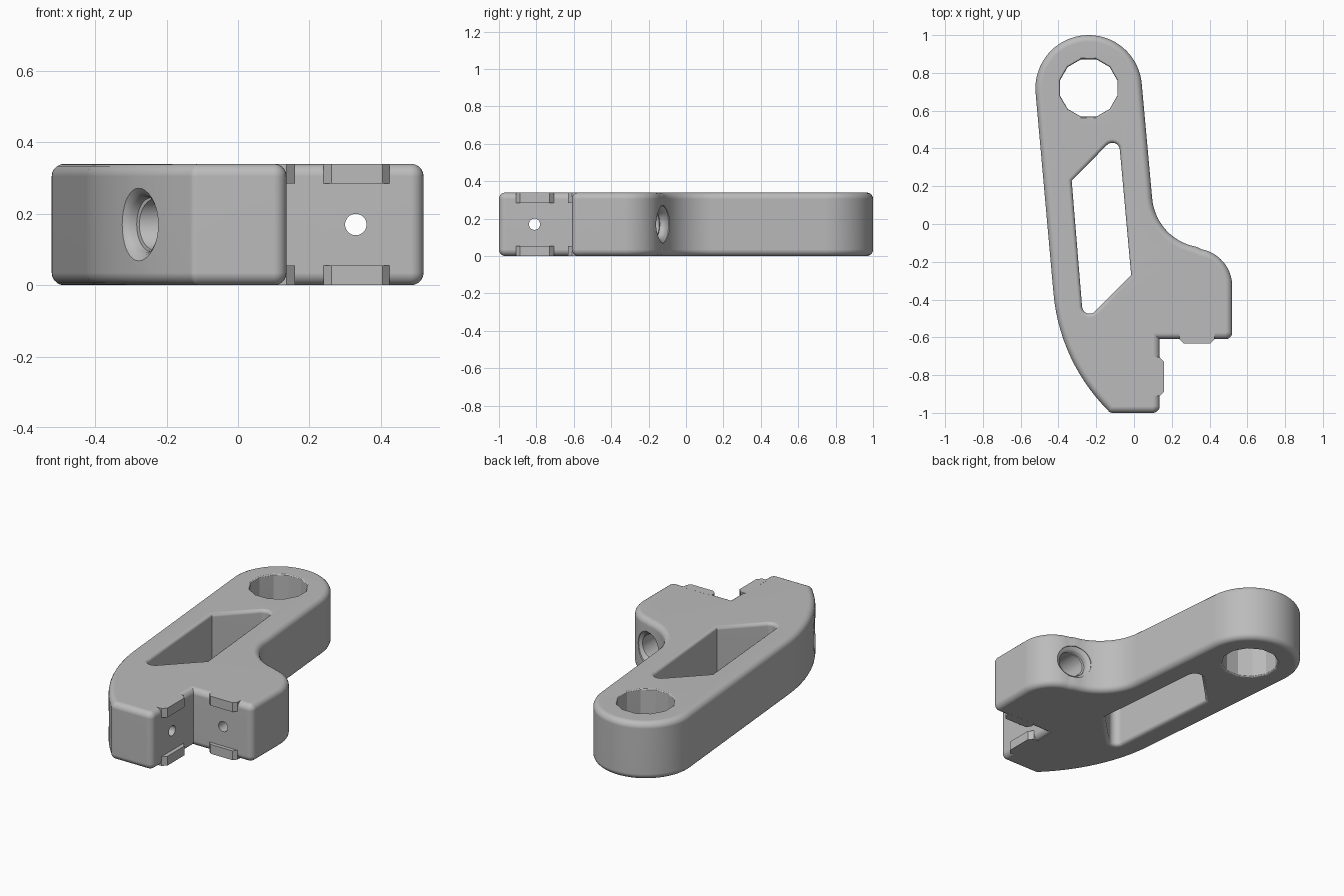
import bpy, bmesh, math
from mathutils import Vector

cube = bpy.data.objects.get("Cube")
if cube:
    bpy.data.objects.remove(cube)

HEIGHT = 0.34
MID = HEIGHT / 2

grey = bpy.data.materials.new("plain grey")
grey.use_nodes = True
COLOUR = (0.5, 0.5, 0.5, 1)
grey.diffuse_color = COLOUR
grey.node_tree.nodes["Principled BSDF"].inputs["Base Color"].default_value = COLOUR


def arc(cx, cy, r, start, end, steps):
    angles = [math.radians(start + (end - start) * i / steps) for i in range(steps + 1)]
    return [Vector((cx + r * math.cos(a), cy + r * math.sin(a))) for a in angles]


def inset(poly, d):
    """Move a counter-clockwise outline inwards by d, with mitred corners."""
    result = []
    for i, p in enumerate(poly):
        before = (p - poly[i - 1]).normalized()
        after = (poly[(i + 1) % len(poly)] - p).normalized()
        n1, n2 = Vector((-before.y, before.x)), Vector((-after.y, after.x))
        result.append(p + (n1 + n2) * d / (1 + n1.dot(n2)))
    return result


def loft(name, rings):
    """Skin a stack of matching loops and cap both ends."""
    bm = bmesh.new()
    loops = [[bm.verts.new(p) for p in ring] for ring in rings]
    for low, high in zip(loops, loops[1:]):
        for i in range(len(low)):
            bm.faces.new((low[i - 1], low[i], high[i], high[i - 1]))
    bm.faces.new(loops[0][::-1])
    bm.faces.new(loops[-1])
    bmesh.ops.recalc_face_normals(bm, faces=bm.faces)
    mesh = bpy.data.meshes.new(name)
    bm.to_mesh(mesh)
    bm.free()
    mesh.materials.append(grey)
    obj = bpy.data.objects.new(name, mesh)
    bpy.context.collection.objects.link(obj)
    return obj


def slab(name, poly, r, steps, overshoot=0):
    """Extrude an outline with rounded rims; a negative r flares the ends."""
    size = abs(r)
    levels = []
    for i in range(steps + 1):
        a = math.pi / 2 * i / steps
        levels.append((HEIGHT - size + size * math.sin(a), r * (1 - math.cos(a))))
    if overshoot:
        levels.append((HEIGHT + overshoot, r))
    levels = [(HEIGHT - z, d) for z, d in reversed(levels)] + levels
    return loft(name, [[(p.x, p.y, z) for p in inset(poly, d)] for z, d in levels])


def turned(name, origin, direction, profile):
    """Revolve (radius, distance) pairs around an axis."""
    turn = Vector(direction).to_track_quat('Z', 'Y')
    rings = []
    for r, d in profile:
        rings.append([Vector(origin) + turn @ Vector((p.x, p.y, d))
                      for p in arc(0, 0, r, 0, 350, 35)])
    return loft(name, rings)


# Main arm outline, counter-clockwise from the upper right of the round end
outline = (arc(-0.24, 0.718, 0.282, 5, 185, 36)
           + arc(0.57, -0.28, 1.0, 185.2, 225, 14)
           + arc(-0.112, -0.964, 0.036, 235, 270, 3)
           + arc(0.1, -0.964, 0.036, 270, 360, 5)
           + [Vector((0.136, -0.61))]
           + arc(0.484, -0.574, 0.036, 270, 360, 5)
           + arc(0.32, -0.33, 0.2, 0, 80, 14)
           + arc(0.38, 0.16, 0.285, 260, 185, 14))
body = slab("arm_body", outline, 0.035, 5)

# Slanted window with two tight rounded tips
window = (arc(-0.115, 0.39, 0.04, 5, 135, 8) + [Vector((-0.33, 0.23))]
          + arc(-0.235, -0.435, 0.04, 185, 315, 8) + [Vector((-0.015, -0.27))])
cutters = [slab("window_cutter", window, -0.02, 4, 0.03)]

# Twelve-sided pivot hole
pivot = arc(-0.24, 0.72, 0.157, 15, 345, 11)
cutters.append(slab("pivot_cutter", pivot, -0.012, 3, 0.03))

# Counterbored screw holes with softened mouths
cutters += [
    turned("back_bore", (0.33, 0, MID), (0, 1, 0),
           [(0.03, -0.7), (0.03, -0.45), (0.073, -0.45), (0.073, 0)]),
    turned("back_mouth", (0.33, -0.128, MID), (0.35, 0.94, 0),
           [(0.073, -0.04), (0.077, -0.022), (0.085, -0.01), (0.1, 0), (0.1, 0.06)]),
    turned("side_bore", (0, -0.81, MID), (-1, 0, 0),
           [(0.03, -0.2), (0.03, 0.02), (0.073, 0.02), (0.073, 0.42)]),
    turned("side_mouth", (-0.278, -0.81, MID), (-0.848, -0.53, 0),
           [(0.075, -0.04), (0.079, -0.022), (0.088, -0.01), (0.105, 0.002), (0.105, 0.1)]),
]
for cutter in cutters:
    cutter.hide_render = True
    cut = body.modifiers.new(cutter.name, 'BOOLEAN')
    cut.operation = 'DIFFERENCE'
    cut.solver = 'EXACT'
    cut.object = cutter
bpy.context.view_layer.update()
graph = bpy.context.evaluated_depsgraph_get()
finished = bpy.data.meshes.new_from_object(body.evaluated_get(graph))
body.modifiers.clear()
body.data = finished
for cutter in cutters:
    bpy.data.objects.remove(cutter)

# Smooth the rounded rims while keeping the hole facets crisp
bpy.ops.object.select_all(action='DESELECT')
body.select_set(True)
bpy.context.view_layer.objects.active = body
bpy.ops.object.shade_smooth_by_angle(angle=math.radians(28))
weighted = body.modifiers.new("clean_shading", 'WEIGHTED_NORMAL')
weighted.keep_sharp = True

# Locating tabs on both faces of the corner, top and bottom
TAB = 0.055
for level, z in (("lower", 0), ("upper", HEIGHT - TAB)):
    front = [(0.24, -0.577), (0.24, -0.61), (0.262, -0.632),
             (0.405, -0.632), (0.425, -0.61), (0.425, -0.577)]
    side = [(0.103, -0.91), (0.136, -0.91), (0.16, -0.888),
            (0.16, -0.73), (0.136, -0.705), (0.103, -0.705)]
    for place, shape in (("front", front), ("side", side)):
        loft(f"{level}_{place}_tab",
             [[(x, y, h) for x, y in shape] for h in (z, z + TAB)])
